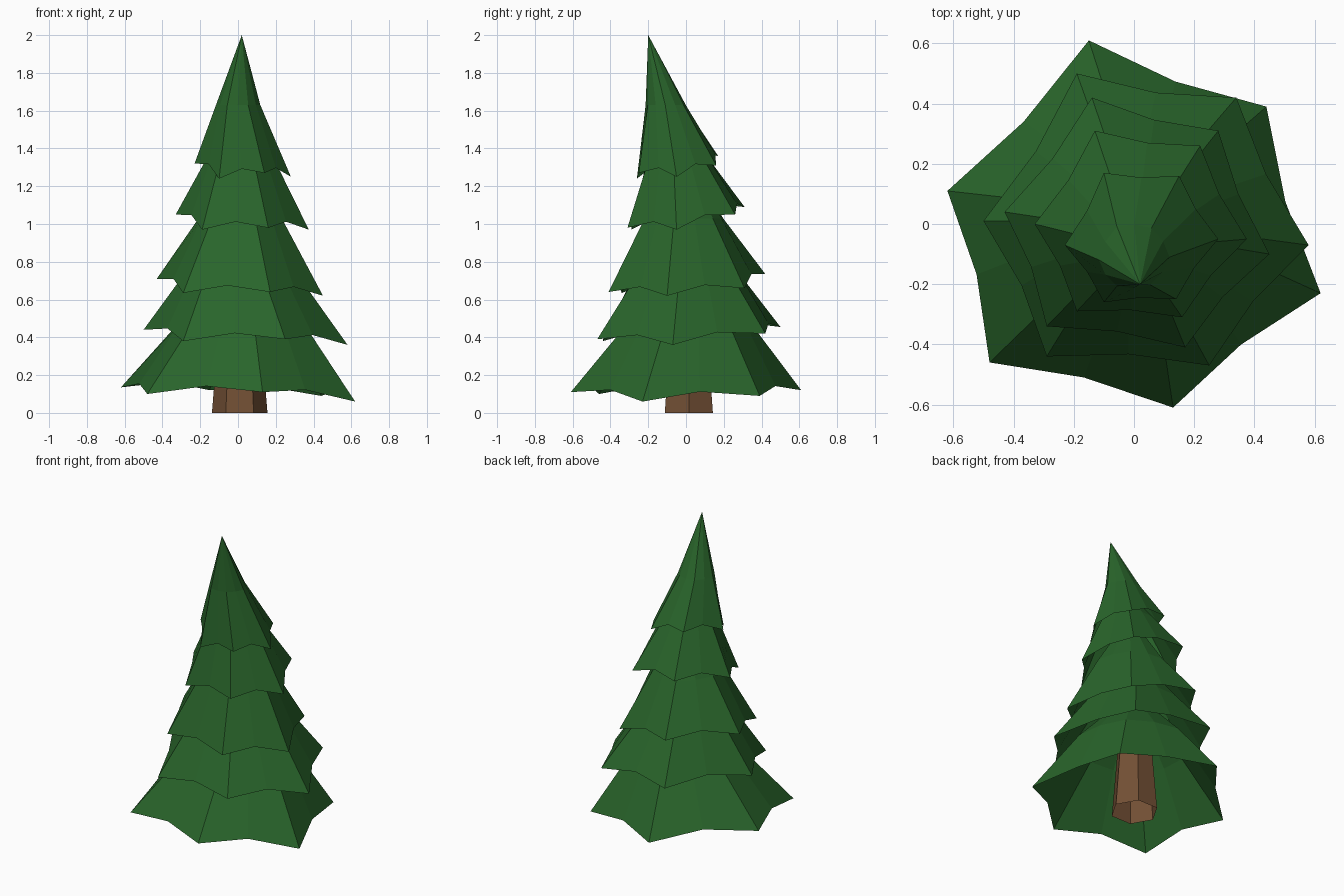
import bpy, bmesh
from math import pi
from mathutils import Vector, Matrix

if "Cube" in bpy.data.objects:
    bpy.data.objects.remove(bpy.data.objects["Cube"])


def material(name, color):
    m = bpy.data.materials.new(name)
    m.diffuse_color = (*color, 1)
    m.use_nodes = True
    m.node_tree.nodes["Principled BSDF"].inputs["Base Color"].default_value = m.diffuse_color
    return m


GREEN = material("needles", (0.022, 0.13, 0.024))
BROWN = material("bark", (0.17, 0.08, 0.035))


def finish(bm, name, mat):
    bmesh.ops.recalc_face_normals(bm, faces=bm.faces)
    me = bpy.data.meshes.new(name)
    bm.to_mesh(me)
    bm.free()
    me.materials.append(mat)
    ob = bpy.data.objects.new(name, me)
    bpy.context.collection.objects.link(ob)


def branch_tier(name, tips, middle, scale, apex):
    """Open star-shaped skirt: six drooping tips with valleys, a rounder middle ring, then an apex."""
    tips = [Vector(t) for t in tips]
    middle = Vector(middle)
    centre = sum(tips, Vector()) / 6
    rim, ring = [], []
    for a, b in zip(tips, tips[1:] + tips[:1]):
        v = (a + b) / 2
        flat = Vector((centre.x, centre.y, v.z))
        rim += [a, flat + (v - flat) * 0.95 + Vector((0, 0, 0.037))]
        for p, k in ((a, 1), (v, 1.1)):
            ring.append(middle + Vector((p.x - centre.x, p.y - centre.y, 0)) * scale * k)
    bm = bmesh.new()
    low = [bm.verts.new(p) for p in rim]
    mid = [bm.verts.new(p) for p in ring]
    top = bm.verts.new(apex)
    for i in range(12):
        j = (i + 1) % 12
        bm.faces.new((low[i], low[j], mid[j], mid[i]))
        bm.faces.new((mid[i], mid[j], top))
    finish(bm, name, GREEN)


# Branch tiers, bottom to top; each lists its six branch tips
branch_tier("bottom_branches",
            [(-.62, .11, .135), (-.48, -.46, .10), (.13, -.61, .11),
             (.62, -.23, .06), (.44, .39, .09), (-.15, .61, .12)],
            (.01, 0, .47), .54, (.01, 0, .85))
branch_tier("lower_branches",
            [(-.50, .01, .44), (-.29, -.44, .38), (.25, -.47, .39),
             (.58, -.07, .36), (.34, .42, .42), (-.19, .50, .455)],
            (.01, 0, .76), .52, (.01, 0, 1.14))
branch_tier("middle_branches",
            [(-.43, .04, .71), (-.29, -.34, .635), (.17, -.41, .64),
             (.45, -.10, .62), (.28, .31, .66), (-.14, .42, .735)],
            (.01, -.02, 1.03), .5, (.01, -.03, 1.4))
branch_tier("upper_branches",
            [(-.33, 0, 1.05), (-.19, -.29, .97), (.16, -.31, .98),
             (.375, -.05, .97), (.22, .26, 1.05), (-.13, .31, 1.09)],
            (.01, -.05, 1.37), .47, (.02, -.12, 1.68))
branch_tier("top_branches",
            [(-.23, -.07, 1.32), (-.10, -.26, 1.24), (.14, -.25, 1.27),
             (.28, -.05, 1.25), (.15, .16, 1.31), (-.10, .17, 1.36)],
            (0, -.11, 1.63), .46, (.02, -.2, 2.0))

# Six-sided tapered trunk, open at both ends
bm = bmesh.new()
bmesh.ops.create_cone(bm, cap_ends=False, segments=6, radius1=.147, radius2=.09, depth=.7,
                      matrix=Matrix.Translation((.009, .015, .35)) @ Matrix.Rotation(pi / 2, 4, 'Z'))
finish(bm, "trunk", BROWN)
